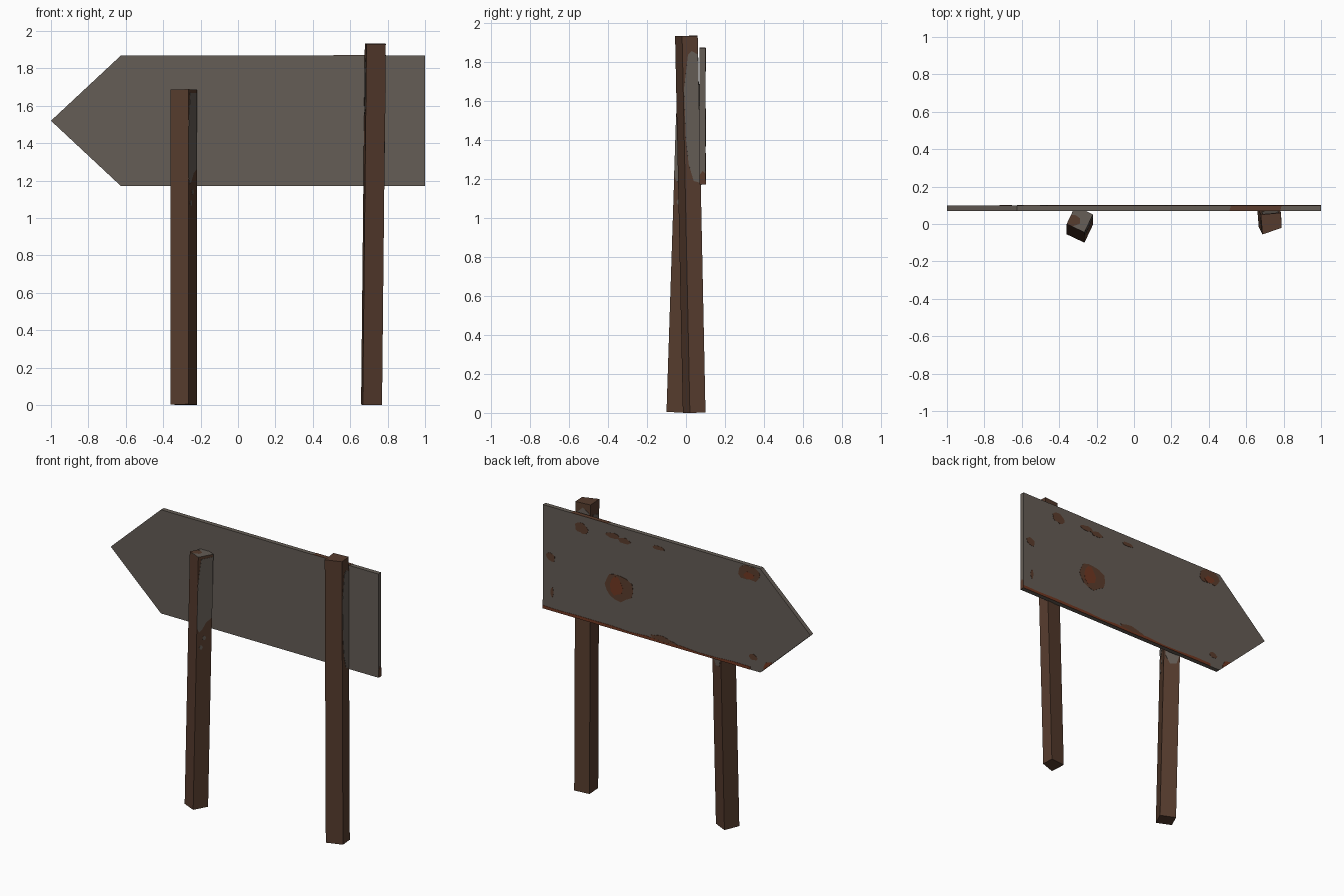
import bpy, bmesh, math, random
from mathutils import Vector

if "Cube" in bpy.data.objects:
    bpy.data.objects.remove(bpy.data.objects["Cube"])

random.seed(4)


def material(name, rgb):
    m = bpy.data.materials.new(name)
    m.diffuse_color = (*rgb, 1)
    m.use_nodes = True
    m.node_tree.nodes["Principled BSDF"].inputs["Base Color"].default_value = m.diffuse_color
    return m


GREY = material("weathered_grey", (0.130, 0.110, 0.093))
WOOD = material("post_brown", (0.093, 0.045, 0.027))
RUST = material("rust_brown", (0.105, 0.046, 0.026))
BRIGHT = material("rust_red", (0.165, 0.040, 0.016))


def loft(name, ring_a, ring_b, mat):
    """Closed flat-faced solid between two matching rings."""
    bm = bmesh.new()
    a = [bm.verts.new(p) for p in ring_a]
    b = [bm.verts.new(p) for p in ring_b]
    bm.faces.new(a[::-1])
    bm.faces.new(b)
    for i in range(len(a)):
        j = (i + 1) % len(a)
        bm.faces.new((a[i], a[j], b[j], b[i]))
    bmesh.ops.recalc_face_normals(bm, faces=bm.faces[:])
    me = bpy.data.meshes.new(name)
    bm.to_mesh(me)
    bm.free()
    me.materials.append(mat)
    ob = bpy.data.objects.new(name, me)
    bpy.context.collection.objects.link(ob)
    return ob


def patch(name, quad, uv, mat, out=0.0015):
    """Thin plate on a four-cornered face, outlined in face coordinates."""
    a, b, c, d = quad
    n = (b - a).cross(d - a).normalized()
    pts = [a.lerp(b, u).lerp(d.lerp(c, u), v) for u, v in uv]
    loft(name, [p - n * 0.001 for p in pts], [p + n * out for p in pts], mat)


# Arrow board
outline = [(-1, 1.52), (-0.625, 1.17), (1, 1.17), (1, 1.87), (-0.625, 1.87)]
loft("arrow_board", [(x, 0.07, z) for x, z in outline],
     [(x, 0.10, z) for x, z in outline], GREY)


# Leaning posts: corners run front-left, front-right, back-right, back-left
def post(name, base, shift, height):
    cx = sum(p[0] for p in base) / 4
    cy = sum(p[1] for p in base) / 4
    lean = (shift[0] / height, shift[1] / height)
    tilt = [-(x - cx) * lean[0] - (y - cy) * lean[1] for x, y in base]
    low = min(tilt)
    bottom = [Vector((x, y, t - low)) for (x, y), t in zip(base, tilt)]
    top = [Vector((x + shift[0], y + shift[1], height + t)) for (x, y), t in zip(base, tilt)]
    loft(name, bottom, top, WOOD)
    sides = {}
    for i, key in enumerate(("front", "right", "back", "left")):
        j = (i + 1) % 4
        sides[key] = (bottom[i], bottom[j], top[j], top[i])
    sides["top"] = tuple(top)
    return sides


left = post("left_post", [(-0.36, -0.055), (-0.265, -0.10), (-0.22, -0.005), (-0.315, 0.04)],
            (0.0, 0.055), 1.685)
right = post("right_post", [(0.667, -0.016), (0.77, 0.02), (0.765, 0.10), (0.658, 0.09)],
             (0.02, -0.04), 1.932)

# Grey weathering on the posts
patch("left_post_wear_right", left["right"],
      [(0, .72), (.15, .70), (.35, .71), (.6, .735), (1, .75), (1, .99), (.2, .99), (.08, .93), (0, .88)], GREY)
for k, (u, v) in enumerate([(.5, .675), (.3, .64)]):
    patch(f"left_post_spot_{k}", left["right"],
          [(u + .12 * math.cos(i * math.pi / 3), v + .009 * math.sin(i * math.pi / 3)) for i in range(6)], GREY)
patch("left_post_wear_back", left["back"],
      [(.1, .69), (.4, .655), (.8, .66), (1, .7), (1, 1), (0, 1)], GREY)
patch("left_post_wear_top", left["top"],
      [(.3, 0), (1, 0), (1, 1), (0, 1), (0, .5), (.2, .6), (.5, .55), (.6, .3)], GREY)
patch("right_post_wear_right", right["right"],
      [(.1, .73), (.25, .66), (.55, .615), (.95, .61), (1, .7), (1, .95), (.6, .96), (.35, .95), (.05, .86)], GREY)
patch("right_post_wear_left", right["left"],
      [(.2, .8), (.9, .82), (.9, .95), (.3, .96)], GREY)
patch("right_post_wear_back", right["back"],
      [(.1, .64), (.9, .64), (.9, .97), (.5, .985), (.1, .965)], GREY)


# Rust stains on the back of the board
def stain(name, x, z, w, h, mat, out=0.0015, n=14):
    pts = []
    for i in range(n):
        t = 2 * math.pi * i / n
        r = random.uniform(0.8, 1.12)
        px = min(1, x + w / 2 * r * math.cos(t))
        pz = min(1.87, max(1.17, z + h / 2 * r * math.sin(t)))
        pts.append((px, pz))
    loft(name, [(a, 0.099, b) for a, b in pts], [(a, 0.10 + out, b) for a, b in pts], mat)


stains = [(.44, 1.46, .22, .20), (.71, 1.787, .10, .07), (.48, 1.80, .11, .035),
          (.39, 1.787, .10, .04), (.136, 1.807, .09, .03), (-.536, 1.82, .16, .11),
          (.94, 1.53, .07, .06), (.93, 1.295, .025, .07), (.12, 1.195, .15, .05),
          (.04, 1.185, .10, .04), (-.573, 1.26, .06, .04)]
for k, s in enumerate(stains):
    stain(f"rust_stain_{k}", *s, RUST)
stain("rust_core_large", .45, 1.465, .09, .13, BRIGHT, 0.0025, 10)
stain("rust_core_corner", -.54, 1.80, .08, .05, BRIGHT, 0.0025, 10)

V = Vector
# Rust along the lower edge, with a ragged upper line
rim = [(0, 0), (1, 0)] + [(i / 12, random.uniform(.55, 1)) for i in range(12, -1, -1)]
patch("rust_lower_edge", (V((1, .1, 1.17)), V((-.55, .1, 1.17)), V((-.55, .1, 1.192)), V((1, .1, 1.192))),
      rim, BRIGHT, 0.002)
patch("rust_arrow_edge", (V((-.64, .1, 1.184)), V((-.72, .1, 1.259)), V((-.70, .1, 1.265)), V((-.63, .1, 1.235))),
      [(.15, 0), (1, 0), (.9, .6), (.5, .9), (.2, .4)], BRIGHT)
# Rust on the top and end edges
patch("rust_top_edge", (V((.51, .07, 1.87)), V((.79, .07, 1.87)), V((.79, .1, 1.87)), V((.51, .1, 1.87))),
      [(0, 0), (.97, 0), (1, 1), (.03, 1)], RUST)
patch("rust_end_edge", (V((1, .07, 1.17)), V((1, .1, 1.17)), V((1, .1, 1.24)), V((1, .07, 1.24))),
      [(0, 0), (1, 0), (1, .8), (.5, 1), (0, .7)], RUST, 0.001)
